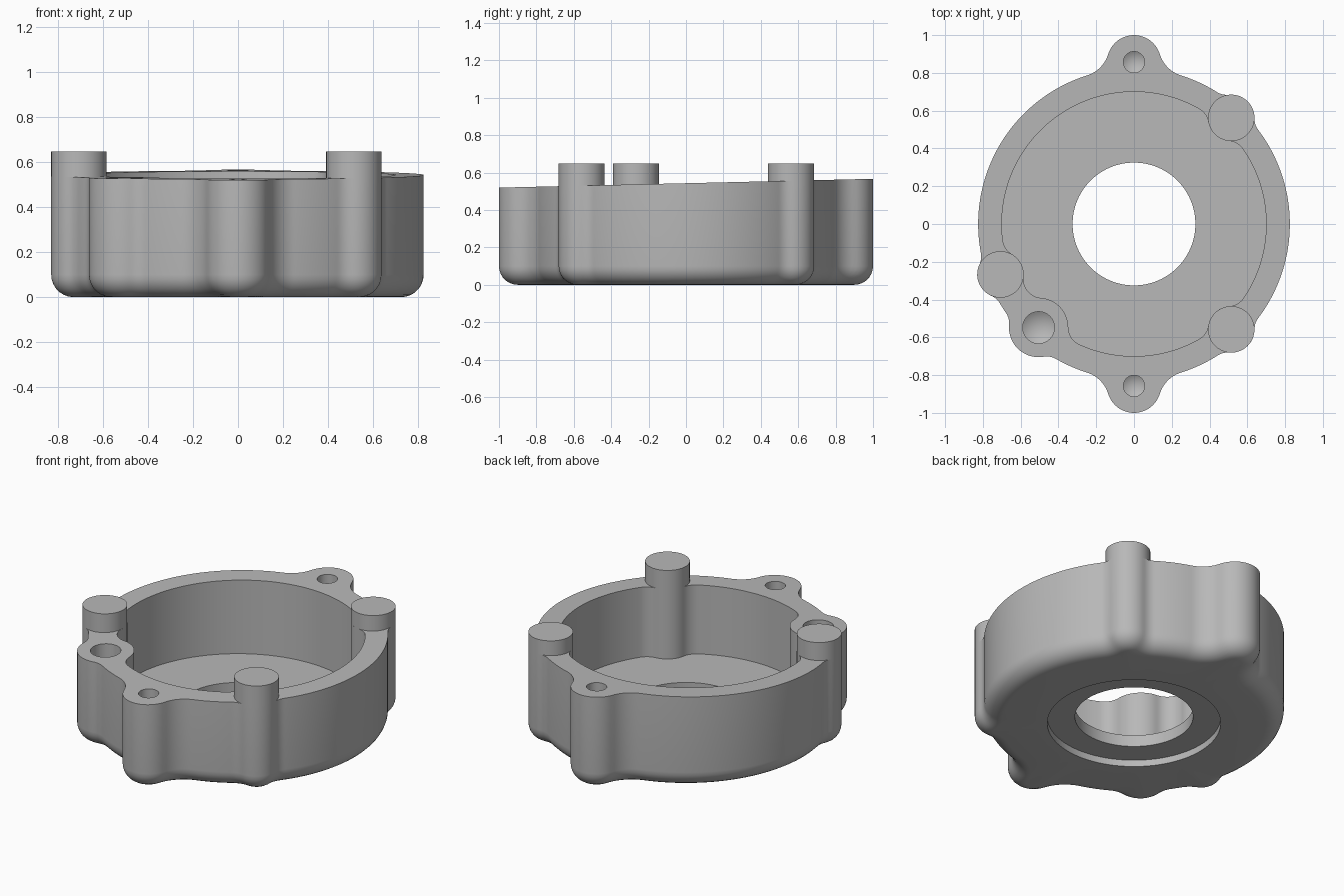
import bpy, bmesh, math
from mathutils import Vector, Matrix

if "Cube" in bpy.data.objects:
    bpy.data.objects.remove(bpy.data.objects["Cube"], do_unlink=True)

STEPS = 480
OUTER, INNER, BORE, RECESS = 0.825, 0.70, 0.325, 0.477
FLOOR, RECESS_Z, ROUND, PIN_TOP = 0.11, 0.04, 0.10, 0.648
PIN_R = 0.123
EARS = [(Vector((0, 0.857)), 0.143), (Vector((0, -0.857)), 0.143)]
BOSS = (Vector((-0.505, -0.548)), 0.157)
PINS = [(Vector(p), PIN_R) for p in ((0.515, 0.562), (0.515, -0.558), (-0.707, -0.267))]
ORIGIN = Vector((0, 0))

metal = bpy.data.materials.new("grey metal")
metal.use_nodes = True
grey = (0.48, 0.48, 0.48, 1)
metal.diffuse_color = grey
metal.node_tree.nodes["Principled BSDF"].inputs["Base Color"].default_value = grey


def rim_z(y):
    """Height of the slightly sloping rim."""
    return 0.543 + 0.0235 * y


def fillets(c1, d1, c2, r2, f, inward=False):
    """Two fillet circles touching circle 1 (centre distance d1) and circle 2."""
    d2, axis = r2 + f, c2 - c1
    gap = axis.length
    along = (d1 * d1 - d2 * d2 + gap * gap) / (2 * gap)
    side = math.sqrt(max(d1 * d1 - along * along, 0))
    axis = axis.normalized()
    normal = Vector((-axis.y, axis.x))
    result = []
    for s in (-1, 1):
        c = c1 + axis * along + normal * side * s
        u = (c - c1) if inward else (c1 - c)
        result.append((c, u, c2 - c, f))
    return result


def cross(a, b):
    return a.x * b.y - a.y * b.x


def distance(p, radius, sign, circles, blends):
    """Signed distance to the filleted plan shape."""
    d = sign * (p.length - radius)
    for c, r in circles:
        d = min(d, (p - c).length - r)
    for c, u, v, f in blends:
        q = p - c
        k = cross(u, v)
        e = f - q.length
        if e > -0.13 and cross(q, v) / k > 0 and cross(u, q) / k > 0:
            d = min(d, e)
    return d


def outline(shape, start, step, inset=0):
    """Trace the plan shape around the axis, marching along each ray."""
    points = []
    for i in range(STEPS):
        a = 2 * math.pi * i / STEPS
        ray = Vector((math.cos(a), math.sin(a)))
        r = start
        while distance(ray * r, *shape) + inset > 0 and 0.3 < r < 1.2:
            r += step
        far, near = r - step, r
        for _ in range(16):
            mid = (far + near) / 2
            if distance(ray * mid, *shape) + inset > 0:
                far = mid
            else:
                near = mid
        points.append(ray * near)
    return points


def circle(r):
    return [Vector((math.cos(a), math.sin(a))) * r
            for a in (2 * math.pi * i / STEPS for i in range(STEPS))]


def add_object(name, bm):
    bmesh.ops.recalc_face_normals(bm, faces=bm.faces)
    mesh = bpy.data.meshes.new(name)
    bm.to_mesh(mesh)
    bm.free()
    mesh.materials.append(metal)
    obj = bpy.data.objects.new(name, mesh)
    bpy.context.collection.objects.link(obj)
    return obj


def activate(obj):
    bpy.ops.object.select_all(action='DESELECT')
    obj.select_set(True)
    bpy.context.view_layer.objects.active = obj


def smooth(obj):
    activate(obj)
    bpy.ops.object.shade_smooth_by_angle(angle=math.radians(30))


# Plan shapes of the outside wall and the cavity
outer_blends, inner_blends = [], []
for c, r in EARS:
    outer_blends += fillets(ORIGIN, OUTER + 0.17, c, r, 0.17)
for c, r in PINS + [BOSS]:
    outer_blends += fillets(ORIGIN, OUTER + 0.1, c, r, 0.1)
    inner_blends += fillets(ORIGIN, INNER - 0.1, c, r, 0.1, True)
inner_blends += fillets(PINS[2][0], PIN_R + 0.1, BOSS[0], BOSS[1], 0.1)
outside = (OUTER, 1, EARS + PINS + [BOSS], outer_blends)
cavity = (INNER, -1, PINS + [BOSS], inner_blends)

# Housing: one closed skin of rings through bore, recess, outside and cavity
rings = [(circle(BORE), FLOOR), (circle(BORE), RECESS_Z),
         (circle(RECESS), RECESS_Z), (circle(RECESS), 0)]
for i in range(8):
    t = math.pi / 2 * i / 7
    inset = ROUND * (1 - math.sin(t))
    rings.append((outline(outside, 1.03, -0.01, inset), ROUND * (1 - math.cos(t))))
wall = outline(cavity, 0.45, 0.01)
rings += [(rings[-1][0], None), (wall, None), (wall, FLOOR)]

bm = bmesh.new()
loops = [[bm.verts.new((p.x, p.y, rim_z(p.y) if z is None else z)) for p in pts]
         for pts, z in rings]
for a, b in zip(loops, loops[1:] + loops[:1]):
    for i in range(STEPS):
        j = (i + 1) % STEPS
        bm.faces.new((a[i], a[j], b[j], b[i]))
housing = add_object("housing", bm)

# Drilled holes with conical ends
for (c, _), r, depth in ((EARS[0], 0.056, 0.3), (EARS[1], 0.056, 0.3), (BOSS, 0.084, 0.35)):
    top, bottom = 0.7, rim_z(c.y) - depth
    bm = bmesh.new()
    n = 48
    bmesh.ops.create_cone(bm, cap_ends=True, segments=n, radius1=r, radius2=r,
                          depth=top - bottom,
                          matrix=Matrix.Translation((c.x, c.y, (top + bottom) / 2)))
    base = min(bm.faces, key=lambda f: f.calc_center_median().z)
    tip = bmesh.ops.poke(bm, faces=[base])["verts"][0]
    tip.co.z -= r * 0.6
    cutter = add_object("drill_cutter", bm)
    cutter.hide_render = True
    activate(housing)
    mod = housing.modifiers.new("drill", 'BOOLEAN')
    mod.operation, mod.solver, mod.object = 'DIFFERENCE', 'EXACT', cutter
    bpy.ops.object.modifier_apply(modifier=mod.name)
    bpy.data.objects.remove(cutter, do_unlink=True)
smooth(housing)

# Locating pins standing on the rim
for name, (c, r) in zip(("back_left_pin", "front_left_pin", "right_pin"), PINS):
    bm = bmesh.new()
    bmesh.ops.create_cone(bm, cap_ends=True, segments=64, radius1=r, radius2=r, depth=1,
                          matrix=Matrix.Translation((c.x, c.y, 0)))
    for v in bm.verts:
        v.co.z = PIN_TOP if v.co.z > 0 else rim_z(v.co.y)
    smooth(add_object(name, bm))
